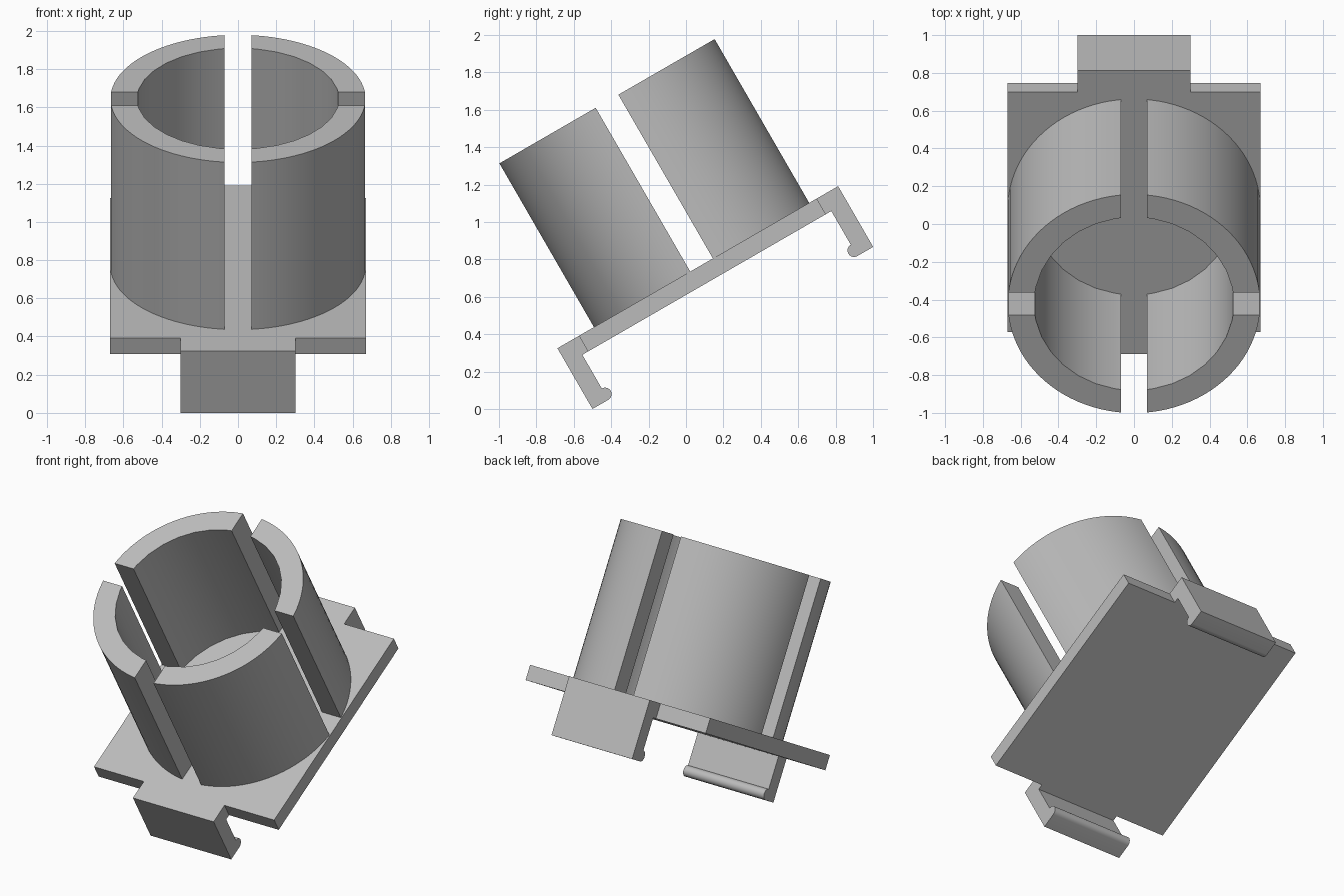
import bpy
import bmesh
from math import asin, ceil, cos, pi, radians, sin

cube = bpy.data.objects.get("Cube")
if cube:
    bpy.data.objects.remove(cube, do_unlink=True)

TILT = radians(30)            # everything leans back with the base plate
TOP, THICK = 0.625, 0.097     # plate top and thickness, in the tilted frame
RING_Y, RING_TOP = 0.457, 1.636
OUTER, INNER, SLOT = 0.668, 0.529, 0.07
PLATE_ENDS, CLIP_ENDS = (-0.30, 1.168), (-0.433, 1.30)
CLIP_LOW, CLIP_THICK, BEAD = 0.25, 0.098, 0.035

grey = bpy.data.materials.new("plain grey")
grey.use_nodes = True
grey.diffuse_color = (0.5, 0.5, 0.5, 1)
grey.node_tree.nodes["Principled BSDF"].inputs["Base Color"].default_value = (0.5, 0.5, 0.5, 1)


def prism(name, outline, shift):
    """Extrude a closed outline of 3D points along shift."""
    bm = bmesh.new()
    face = bm.faces.new([bm.verts.new(p) for p in outline])
    result = bmesh.ops.extrude_face_region(bm, geom=[face], use_keep_orig=True)
    moved = [g for g in result["geom"] if isinstance(g, bmesh.types.BMVert)]
    bmesh.ops.translate(bm, verts=moved, vec=shift)
    bmesh.ops.recalc_face_normals(bm, faces=bm.faces[:])
    mesh = bpy.data.meshes.new(name)
    bm.to_mesh(mesh)
    bm.free()
    mesh.materials.append(grey)
    obj = bpy.data.objects.new(name, mesh)
    bpy.context.collection.objects.link(obj)
    obj.rotation_euler.x = TILT
    bpy.ops.object.select_all(action="DESELECT")
    obj.select_set(True)
    bpy.context.view_layer.objects.active = obj
    bpy.ops.object.shade_smooth_by_angle(angle=radians(25))
    return obj


def quarter_arc(radius, sides):
    """Polygon arc in one quadrant, trimmed at the slot on both ends."""
    step = 2 * pi / sides
    start = asin(SLOT / radius)
    inside = [i * step for i in range(ceil(start / step), sides // 4 + 1)
              if start < i * step < pi / 2 - start]
    return [(radius * cos(a), radius * sin(a)) for a in [start, *inside, pi / 2 - start]]


# Base plate
front, back = PLATE_ENDS
prism("base_plate",
      [(-0.67, front, TOP), (0.67, front, TOP), (0.67, back, TOP), (-0.67, back, TOP)],
      (0, 0, -THICK))

# Split sleeve: four wall segments with slots between them
section = quarter_arc(OUTER, 96) + quarter_arc(INNER, 32)[::-1]
for sx, side in ((1, "left"), (-1, "right")):
    for sy, end in ((-1, "front"), (1, "back")):
        prism(f"sleeve_{end}_{side}",
              [(sx * x, RING_Y + sy * y, TOP) for x, y in section],
              (0, 0, RING_TOP - TOP))

# Hanging clips with a rounded bead along the inner lower edge
for name, edge, joint, inward in (("front_clip", CLIP_ENDS[0], front, 1),
                                  ("back_clip", CLIP_ENDS[1], back, -1)):
    depth = abs(joint - edge)
    profile = [(0, TOP), (0, CLIP_LOW), (CLIP_THICK, CLIP_LOW)]
    profile += [(CLIP_THICK + BEAD * sin(a), CLIP_LOW + BEAD - BEAD * cos(a))
                for a in [i * pi / 12 for i in range(1, 13)]]
    profile += [(CLIP_THICK, TOP - THICK), (depth, TOP - THICK), (depth, TOP)]
    prism(name, [(-0.30, edge + inward * y, z) for y, z in profile], (0.60, 0, 0))
